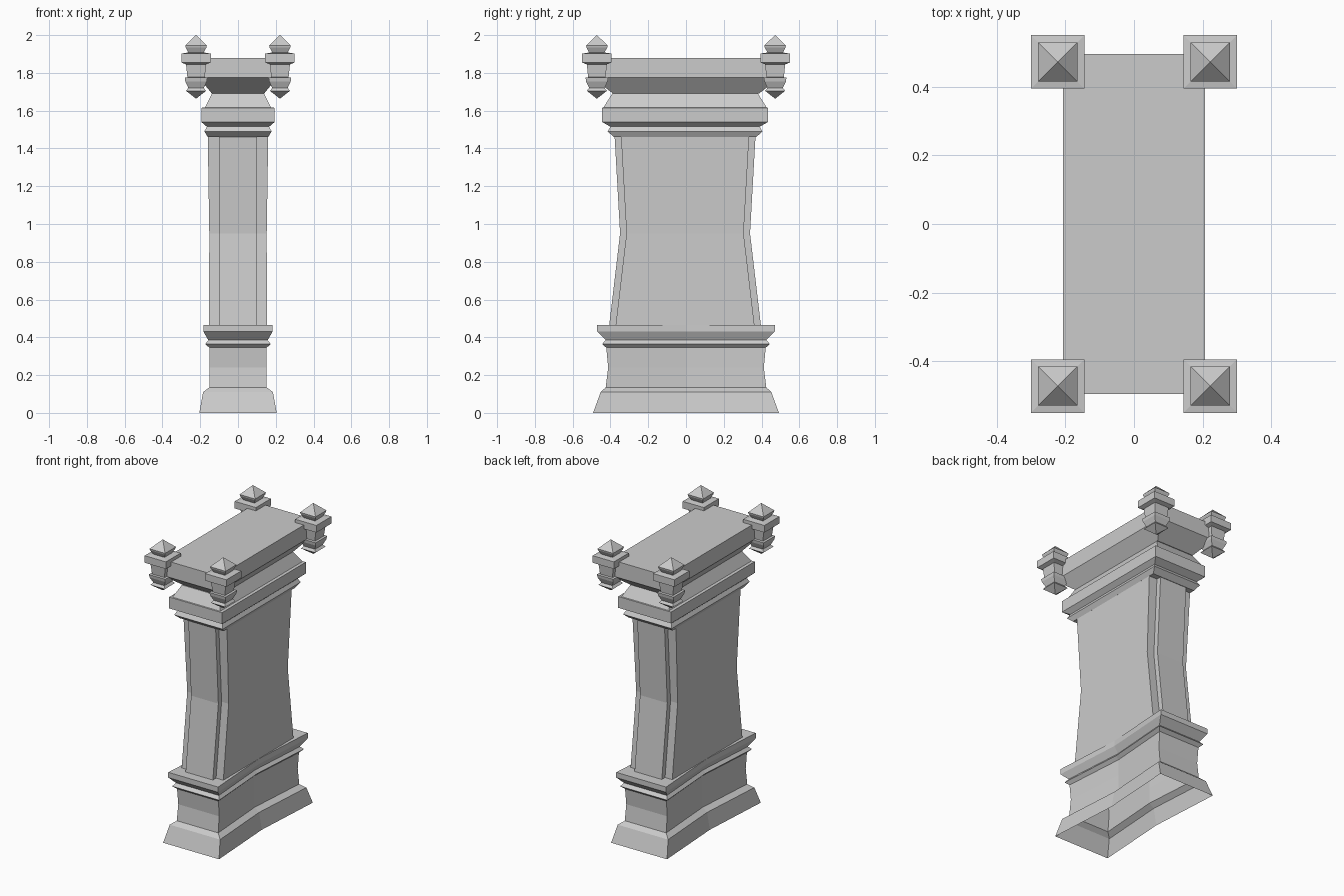
import bpy, bmesh

cube = bpy.data.objects.get("Cube")
if cube:
    bpy.data.objects.remove(cube, do_unlink=True)

stone = bpy.data.materials.new("grey_stone")
stone.use_nodes = True
GREY = (0.6, 0.6, 0.6, 1)
stone.diffuse_color = GREY
stone.node_tree.nodes["Principled BSDF"].inputs["Base Color"].default_value = GREY


def loft(name, rings, location=(0, 0, 0), bottom=True, top=True):
    """Skin a stack of closed rings that share one point count."""
    bm = bmesh.new()
    loops = [[bm.verts.new(p) for p in ring] for ring in rings]
    n = len(loops[0])
    for a, b in zip(loops, loops[1:]):
        for i in range(n):
            j = (i + 1) % n
            bm.faces.new((a[i], a[j], b[j], b[i]))
    if bottom:
        bm.faces.new(loops[0][::-1])
    if top:
        bm.faces.new(loops[-1])
    mesh = bpy.data.meshes.new(name)
    bm.to_mesh(mesh)
    bm.free()
    mesh.materials.append(stone)
    obj = bpy.data.objects.new(name, mesh)
    obj.location = location
    bpy.context.collection.objects.link(obj)
    return obj


def rect(z, hx, hy):
    return [(-hx, -hy, z), (hx, -hy, z), (hx, hy, z), (-hx, hy, z)]


def waisted_rect(z, hx, hy, pinch=0.03):
    """Rectangle whose long sides draw in at the middle."""
    w = hx - pinch
    return [(-hx, -hy, z), (hx, -hy, z), (w, 0, z),
            (hx, hy, z), (-hx, hy, z), (-w, 0, z)]


def panelled_rect(z, hx, hy, panel=0.10, step=0.034):
    """Rectangle with a raised panel on each short side."""
    i = hy - step
    half = [(-hx, -i), (-panel, -i), (-panel, -hy),
            (panel, -hy), (panel, -i), (hx, -i)]
    return [(x, y, z) for x, y in half] + [(-x, -y, z) for x, y in half]


# Hollow plinth: flared foot, drawn-in wall and moulded lip
plinth = [(0, .205, .492), (.11, .185, .452), (.135, .152, .425),
          (.24, .15, .412), (.345, .152, .422), (.365, .173, .444),
          (.385, .157, .425), (.43, .183, .47), (.465, .183, .47)]
loft("plinth", [waisted_rect(*r) for r in plinth], bottom=False)

# Waisted shaft with raised end panels
shaft = [(.46, .153, .402), (.95, .152, .344), (1.465, .16, .373)]
loft("shaft", [panelled_rect(*r) for r in shaft], (0, -.005, 0))

# Capital mouldings
capital = [(1.46, .16, .376), (1.49, .178, .41), (1.515, .165, .395),
           (1.54, .194, .439), (1.615, .194, .439), (1.617, .175, .432),
           (1.69, .138, .386)]
loft("capital", [rect(*r) for r in capital], (0, -.005, 0))

# Flared top slab
slab = [(1.69, .138, .386), (1.775, .207, .495), (1.88, .207, .495)]
loft("top_slab", [rect(*r) for r in slab])

# Square corner finials, pointed at both ends
finial = [(1.664, .001), (1.705, .053), (1.72, .041), (1.755, .057),
          (1.775, .06), (1.777, .046), (1.845, .053), (1.855, .078),
          (1.902, .078), (1.908, .041), (1.935, .055), (1.945, .057),
          (2.0, .001)]
for end, sy in (("front", -1), ("back", 1)):
    for side, sx in (("left", 1), ("right", -1)):
        loft(f"finial_{end}_{side}", [rect(z, h, h) for z, h in finial],
             (sx * .222, sy * .472, 0))
